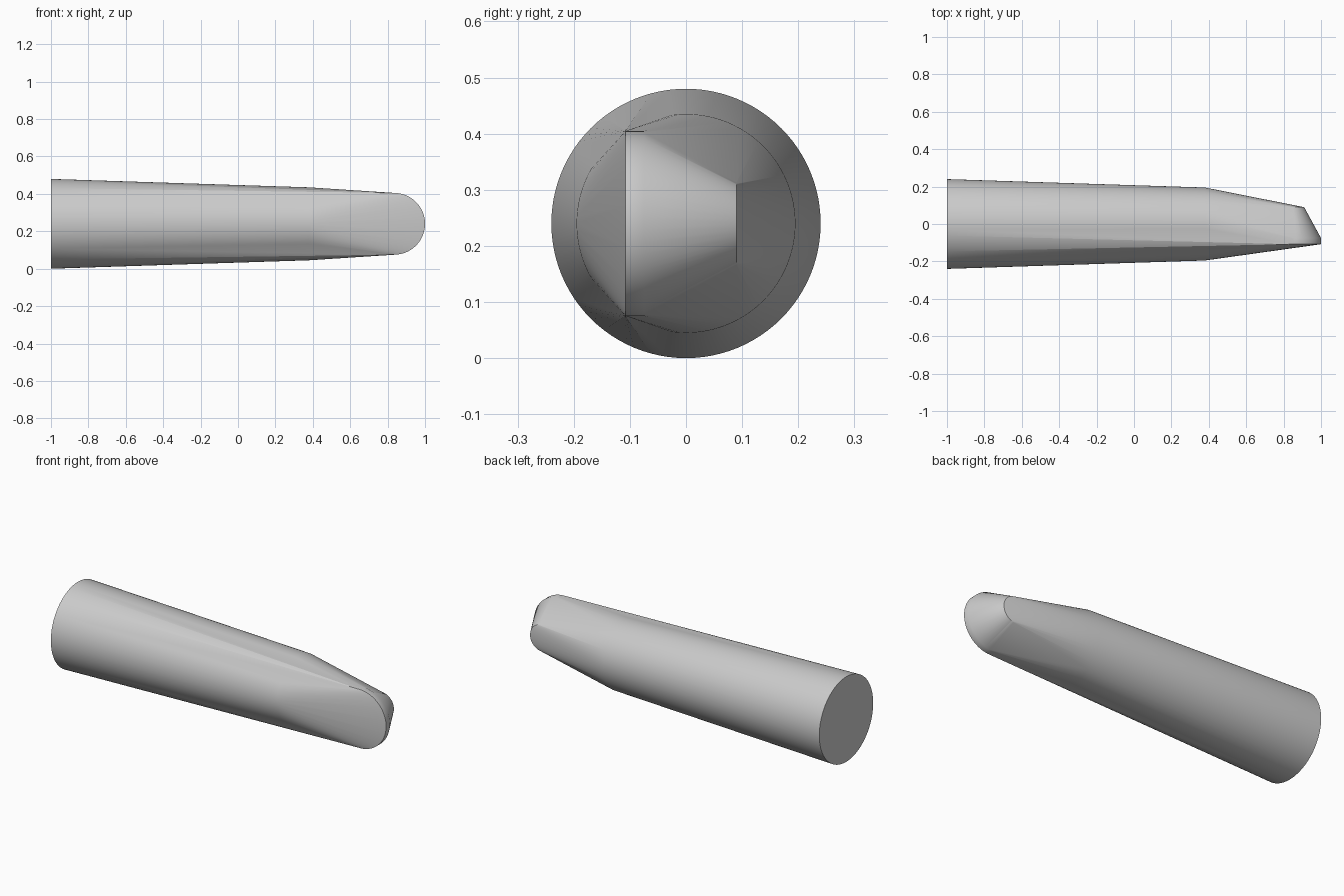
import bpy, bmesh
from math import sin, cos, pi, radians

cube = bpy.data.objects.get("Cube")
if cube:
    bpy.data.objects.remove(cube, do_unlink=True)

grey = bpy.data.materials.new("light grey")
grey.use_nodes = True
colour = (0.6, 0.6, 0.6, 1)
grey.diffuse_color = colour
grey.node_tree.nodes["Principled BSDF"].inputs["Base Color"].default_value = colour

MID = 0.24  # height of the long axis


def ring(x, r, n=96):
    """Circle around the long axis."""
    return [(x, r * cos(2 * pi * i / n), MID + r * sin(2 * pi * i / n)) for i in range(n)]


def rounded_end(x, y, r, n=48):
    """Half circle lying in a plane facing the front, bulging to +x."""
    return [(x + r * cos(a), y, MID + r * sin(a))
            for a in (pi * i / n - pi / 2 for i in range(n + 1))]


# Tapered round shaft flowing into a flattened, bevelled tip
points = ring(-1, 0.24) + ring(0.38, 0.195)
points += rounded_end(0.835, -0.108, 0.165) + rounded_end(0.835, -0.075, 0.165)
points += rounded_end(0.835, 0.09, 0.075)

bm = bmesh.new()
for p in points:
    bm.verts.new(p)
hull = bmesh.ops.convex_hull(bm, input=bm.verts)
loose = [v for v in bm.verts if not v.link_faces]
bmesh.ops.delete(bm, geom=loose, context='VERTS')
bmesh.ops.recalc_face_normals(bm, faces=bm.faces)
bmesh.ops.dissolve_limit(bm, angle_limit=radians(0.1), verts=bm.verts, edges=bm.edges)

mesh = bpy.data.meshes.new("tapered_shaft")
bm.to_mesh(mesh)
bm.free()
mesh.materials.append(grey)
shaft = bpy.data.objects.new("tapered_shaft", mesh)
bpy.context.collection.objects.link(shaft)
bpy.context.view_layer.objects.active = shaft
shaft.select_set(True)
bpy.ops.object.shade_smooth_by_angle(angle=radians(30))
